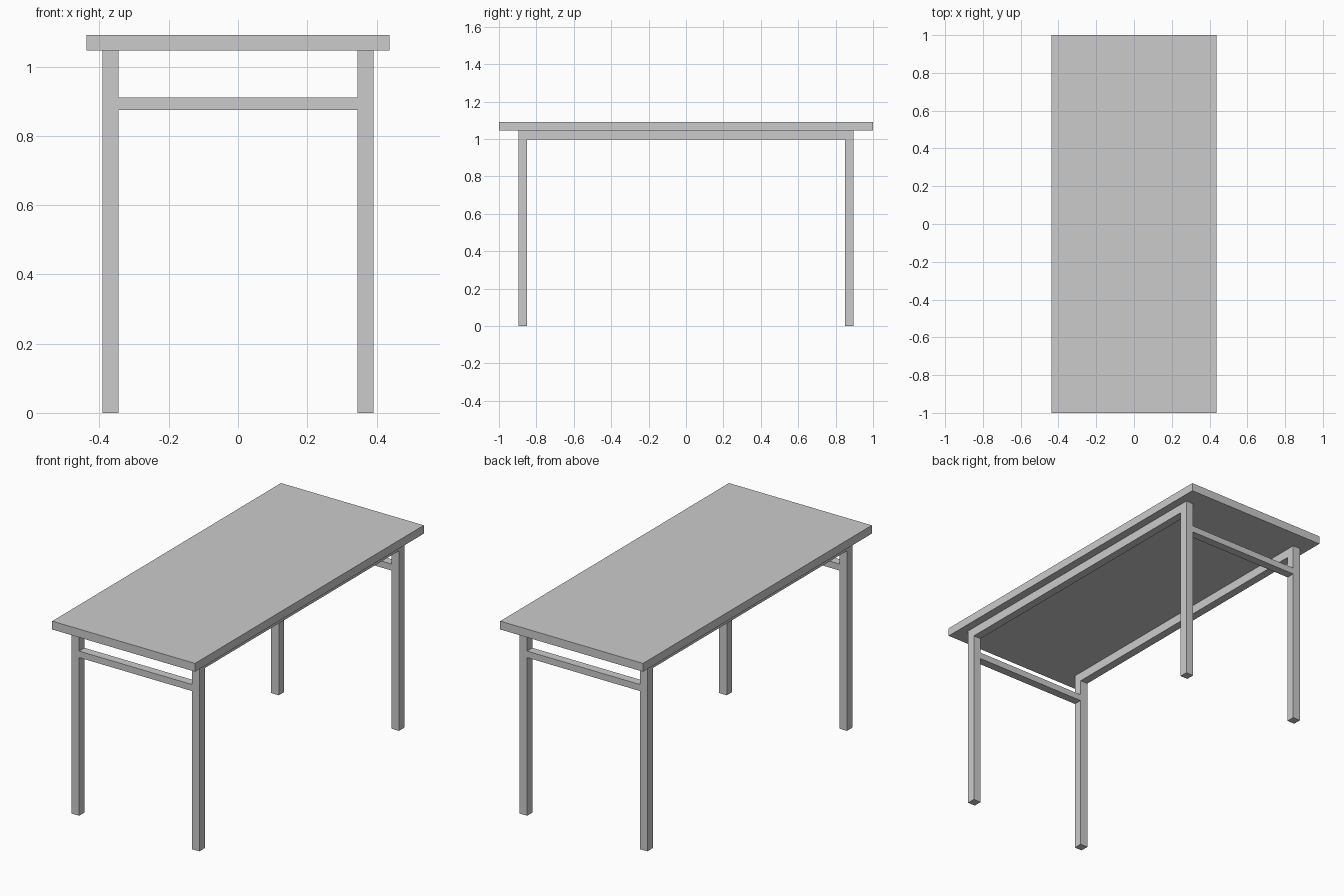
import bpy

if "Cube" in bpy.data.objects:
    bpy.data.objects.remove(bpy.data.objects["Cube"])


def box(name, x, y, z):
    """Box from (min, max) ranges along each axis."""
    bpy.ops.mesh.primitive_cube_add(size=1, location=[(a + b) / 2 for a, b in (x, y, z)])
    ob = bpy.context.object
    ob.name = name
    ob.scale = [b - a for a, b in (x, y, z)]
    bpy.ops.object.transform_apply(location=False, rotation=False, scale=True)
    return ob


def span(side, inner, outer):
    return tuple(sorted((side * inner, side * outer)))


TOP_Z, UNDER_Z = 1.092, 1.046
XI, XO = 0.345, 0.391      # leg inner / outer in x
YI, YO = 0.849, 0.896      # leg inner / outer in y

# Table top
box("table_top", (-0.437, 0.437), (-1, 1), (UNDER_Z, TOP_Z))

# Legs
for sy, end in ((-1, "front"), (1, "back")):
    for sx, side in ((-1, "left"), (1, "right")):
        box(f"{end}_{side}_leg", span(sx, XI, XO), span(sy, YI, YO), (0, UNDER_Z))

# Long side rails directly under the top
for sx, side in ((-1, "left"), (1, "right")):
    box(f"{side}_side_rail", span(sx, XI, XO), (-YI, YI), (0.996, UNDER_Z))

# Lower stretchers across each end
for sy, end in ((-1, "front"), (1, "back")):
    box(f"{end}_stretcher", (-XI, XI), span(sy, YI, YO), (0.875, 0.911))
